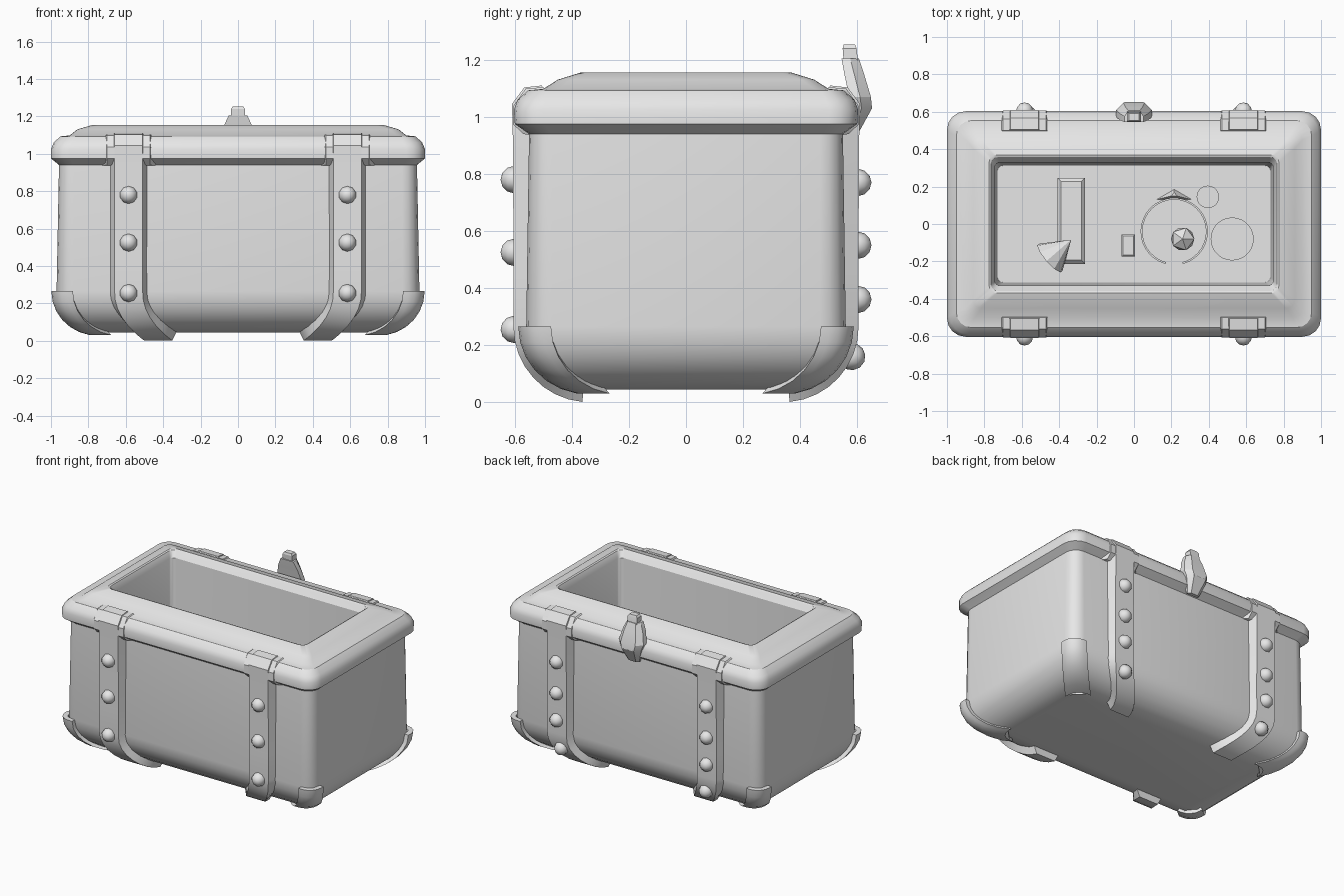
import bpy, bmesh, math
from mathutils import Vector, Matrix

if "Cube" in bpy.data.objects:
    bpy.data.objects.remove(bpy.data.objects["Cube"])

grey = bpy.data.materials.new("grey")
grey.diffuse_color = (0.8, 0.8, 0.8, 1)
grey.use_nodes = True
grey.node_tree.nodes["Principled BSDF"].inputs["Base Color"].default_value = grey.diffuse_color


def finish(name, bm, angle=32):
    bmesh.ops.recalc_face_normals(bm, faces=bm.faces)
    me = bpy.data.meshes.new(name)
    bm.to_mesh(me)
    bm.free()
    me.materials.append(grey)
    ob = bpy.data.objects.new(name, me)
    bpy.context.collection.objects.link(ob)
    bpy.ops.object.select_all(action='DESELECT')
    ob.select_set(True)
    bpy.context.view_layer.objects.active = ob
    bpy.ops.object.shade_smooth_by_angle(angle=math.radians(angle))
    return ob


def loft(name, rings, angle=32):
    """Skin closed rings of points and cap both ends."""
    bm = bmesh.new()
    vs = [[bm.verts.new(p) for p in ring] for ring in rings]
    n = len(vs[0])
    for a, b in zip(vs, vs[1:]):
        for i in range(n):
            j = (i + 1) % n
            bm.faces.new((a[i], a[j], b[j], b[i]))
    bm.faces.new(vs[0])
    bm.faces.new(vs[-1])
    return finish(name, bm, angle)


def rounded_rect(hx, hy, z, r, steps=4):
    pts = []
    for k, (sx, sy) in enumerate(((1, 1), (-1, 1), (-1, -1), (1, -1))):
        for i in range(steps + 1):
            a = math.pi / 2 * (k + i / steps)
            pts.append((sx * (hx - r) + r * math.cos(a), sy * (hy - r) + r * math.sin(a), z))
    return pts


# Body: rounded underside, walls, rim, then the cavity down to its floor
rings = []
for i in range(7):
    a = math.pi / 2 * (1 - i / 6)
    rings.append(rounded_rect(.75 + .22 * math.cos(a), .34 + .22 * math.cos(a),
                              .265 - .22 * math.sin(a), .05 + .04 * math.cos(a)))
for hx, hy, z, r in ((.957, .55, .94, .08), (1.0, .60, .975, .1), (1.0, .603, 1.025, .1),
                     (.985, .59, 1.06, .1), (.95, .553, 1.093, .08), (.90, .50, 1.098, .05),
                     (.86, .45, 1.13, .045), (.775, .37, 1.155, .04), (.765, .357, 1.15, .035),
                     (.745, .33, 1.11, .03), (.73, .312, .10, .03)):
    rings.append(rounded_rect(hx, hy, z, r))
loft("chest_body", rings)


# Straps: chamfered section swept down the wall and around the bottom edge
def sweep(name, path, cx, sy, base, face):
    rings = []
    for (yi, zi), (yo, zo), shift in path:
        x = cx - math.copysign(shift, cx)
        rings.append([(x - base, sy * yi, zi), (x - face, sy * yo, zo),
                      (x + face, sy * yo, zo), (x + base, sy * yi, zi)])
    loft(name, rings, 25)


def strap_shift(a):
    return .16 * math.sin(a) ** 2.2


strap_path = [((.49, 1.075), (.505, 1.11), 0), ((.53, 1.05), (.567, 1.103), 0),
              ((.545, 1.01), (.61, 1.045), 0), ((.545, .94), (.607, .93), 0),
              ((.55, .45), (.604, .45), 0)]
for i in range(9):
    a = math.radians(85) * i / 8
    c, s = math.cos(a), math.sin(a)
    strap_path.append(((.34 + .215 * c, .265 - .215 * s),
                       (.34 + .265 * c, .265 - .265 * s), strap_shift(a)))
flare_path = [((.49, 1.075), (.50, 1.104), 0), ((.53, 1.05), (.562, 1.099), 0),
              ((.54, 1.01), (.607, 1.035), 0), ((.54, .975), (.607, .975), 0),
              ((.54, .935), (.57, .94), 0)]


def rivet(name, cx, sy, z):
    a = math.asin(max(0, .265 - z) / .265)
    y = .34 + .262 * math.cos(a) if a else .602
    x = cx - math.copysign(strap_shift(a), cx)
    d = Vector((0, sy * math.cos(a), -math.sin(a)))
    rot = d.to_track_quat('Z', 'Y').to_matrix().to_4x4()
    bm = bmesh.new()
    bmesh.ops.create_uvsphere(bm, u_segments=10, v_segments=6, radius=1)
    bmesh.ops.transform(bm, matrix=Matrix.Translation((x, sy * y, z)) @ rot
                        @ Matrix.Diagonal((.048, .048, .048, 1)), verts=bm.verts)
    finish(name, bm, 60)


for cx in (-.585, .585):
    for sy, side, heights in ((-1, "front", (.78, .525, .255)), (1, "back", (.77, .55, .36, .16))):
        sweep(side + "_strap", strap_path, cx, sy, .1, .075)
        sweep(side + "_rim_flare", flare_path, cx, sy, .155, .115)
        for z in heights:
            rivet(side + "_rivet", cx, sy, z)

# Corner guards: curved plates around the four lower corners
for sx in (-1, 1):
    for sy in (-1, 1):
        rows = []
        for i in range(7):
            a = math.radians(80) * i / 6
            hx, hy = .75 + .248 * math.cos(a), .34 + .248 * math.cos(a)
            z = .265 - .238 * math.sin(a)
            rows.append([])
            for off in (0, .035):                     # outer then inner skin
                ox, oy, oz = hx - off * math.cos(a), hy - off * math.cos(a), z + off * math.sin(a)
                r = .085 - off
                line = [(ox - .115 + off, oy)]
                line += [(ox - r + r * math.cos(t), oy - r + r * math.sin(t))
                         for t in (math.pi / 2 * (1 - k / 4) for k in range(5))]
                line.append((ox, oy - .115 + off))
                pts = [(sx * px, sy * py, oz) for px, py in line]
                rows[-1] += pts if off == 0 else pts[::-1]
        loft("corner_guard", rows, 35)

# Latch: tapered hanging plate at the back with a small tab on top
latch = []
for w, yi, yo, z in ((.045, .572, .597, .93), (.08, .578, .652, 1.03), (.095, .572, .648, 1.07),
                     (.075, .555, .624, 1.15), (.05, .545, .606, 1.205)):
    latch.append([(-w, yi, z), (w, yi, z), (w, (yi + yo) / 2, z),
                  (w * .6, yo, z), (-w * .6, yo, z), (-w, (yi + yo) / 2, z)])
loft("latch_plate", latch, 20)
loft("latch_tab", [[(-w, yi, z), (w, yi, z), (w, yo, z), (-w, yo, z)]
                   for w, yi, yo, z in ((.037, .553, .603, 1.19), (.037, .549, .598, 1.24),
                                        (.027, .553, .592, 1.254))], 20)


# Contents lying on the cavity floor
def block(name, cx, cy, hx, hy, h, inset):
    rect = lambda i, z: [(cx + a * (hx - i), cy + b * (hy - i), z)
                         for a, b in ((1, 1), (-1, 1), (-1, -1), (1, -1))]
    loft(name, [rect(0, .09), rect(0, .1 + h - inset), rect(inset, .1 + h)], 20)


def disc(name, cx, cy, r, h):
    ring = lambda q, z: [(cx + q * math.cos(t), cy + q * math.sin(t), z)
                         for t in (math.tau * i / 28 for i in range(28))]
    loft(name, [ring(r, .09), ring(r, .1 + h)])


block("bar", -.335, .017, .074, .23, .06, .02)
block("small_box", -.03, -.115, .036, .06, .04, .008)
disc("large_coin", .525, -.08, .115, .03)
disc("small_coin", .395, .145, .06, .02)

# Open ring with a small point
band = []
for i in range(31):
    t = math.radians(-75 + 330 * i / 30)
    band.append([(.215 + q * math.cos(t), -.04 + q * math.sin(t), z)
                 for q, z in ((.18, .1), (.18, .13), (.17, .13), (.17, .1))])
loft("open_band", band)
loft("band_point", [[(.12, .13, .1), (.215, .185, .1), (.31, .13, .1)],
                    [(.2, .15, .15), (.215, .17, .15), (.23, .15, .15)]], 20)

# Faceted gem and fallen cone
bm = bmesh.new()
bmesh.ops.create_icosphere(bm, subdivisions=1, radius=.07)
bmesh.ops.translate(bm, verts=bm.verts, vec=(.26, -.08, .16))
finish("gem", bm, 10)
bm = bmesh.new()
bmesh.ops.create_cone(bm, cap_ends=True, segments=10, radius1=.1, radius2=.004, depth=.15)
tilt = Vector((.75, .65, .25)).to_track_quat('Z', 'Y').to_matrix().to_4x4()
bmesh.ops.transform(bm, matrix=Matrix.Translation((-.395, -.135, .2)) @ tilt, verts=bm.verts)
finish("cone", bm, 10)
